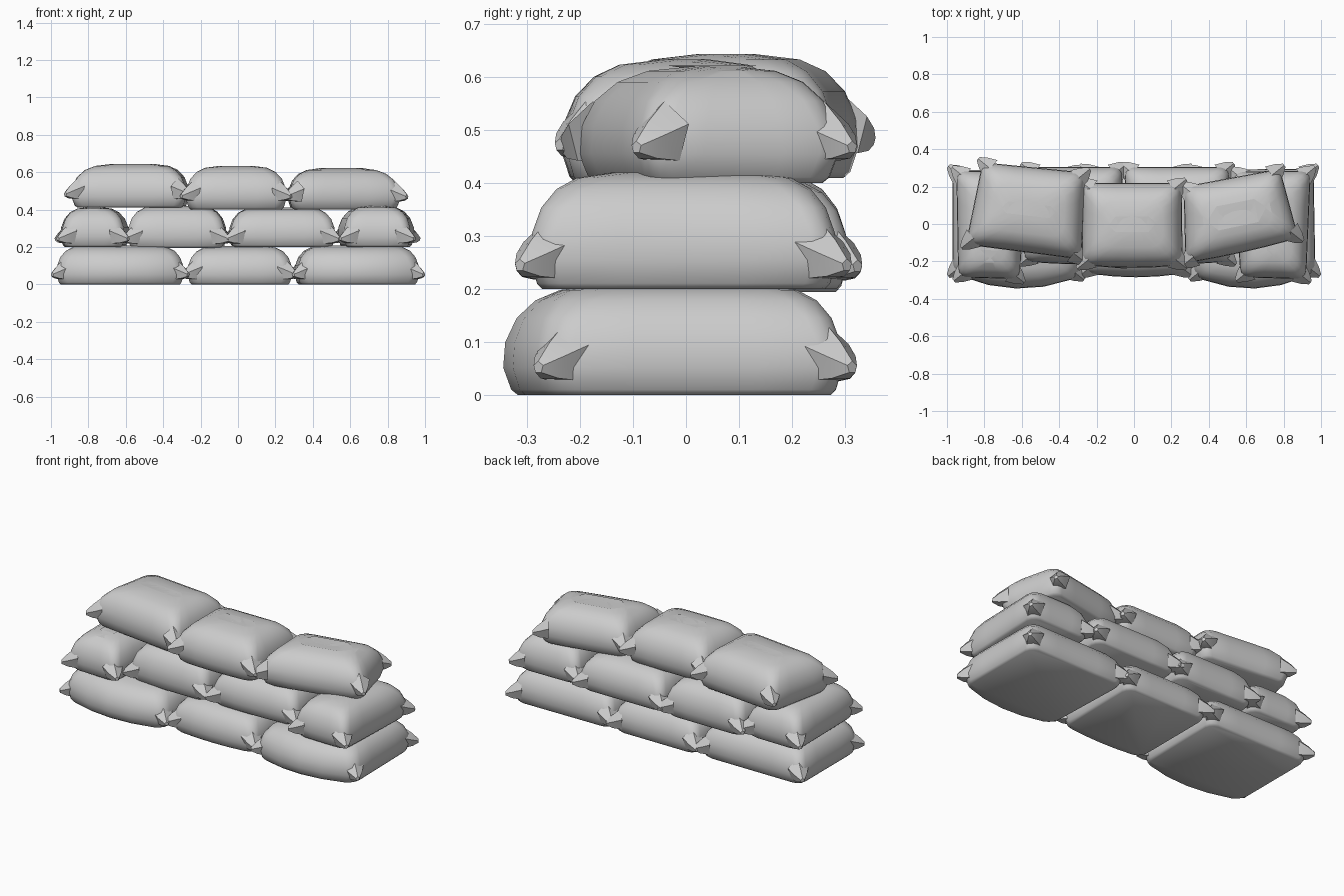
import bpy, bmesh
from math import cos, sin, pi, radians
from mathutils import Vector

if "Cube" in bpy.data.objects:
    bpy.data.objects.remove(bpy.data.objects["Cube"])

# bag side profile: (height fraction, inset from the widest outline)
PROFILE = [(0, .022), (.05, .012), (.25, 0), (.48, .003), (.7, .02), (.86, .048), (.955, .085), (1, .15)]


def outline(inset, w, d):
    """Rounded rectangle in -1..1 units, inset by a distance."""
    pts = []
    r = .045 + inset * .2
    hx, hy = w / 2 - inset, d / 2 - inset
    for q, (sx, sy) in enumerate([(1, 1), (-1, 1), (-1, -1), (1, -1)]):
        for k in range(4):
            a = q * pi / 2 + k * pi / 6
            pts.append(((sx * (hx - r) + r * cos(a)) * 2 / w,
                        (sy * (hy - r) + r * sin(a)) * 2 / d))
        # extra points along the straight edge to the next corner
        nx, ny = [(-1, 1), (-1, -1), (1, -1), (1, 1)][q]
        a = (q + 1) * pi / 2
        end = ((nx * (hx - r) + r * cos(a)) * 2 / w, (ny * (hy - r) + r * sin(a)) * 2 / d)
        p = pts[-1]
        for t in (.25, .5, .75):
            pts.append((p[0] + (end[0] - p[0]) * t, p[1] + (end[1] - p[1]) * t))
    return pts


def bag(name, corners, z0, z1, bulge=0, ear_z=.3, soft=1):
    """Stuffed sack over four footprint corners: front-left, front-right, back-right, back-left."""
    fl, fr, br, bl = [Vector(c) for c in corners]
    w = ((fr - fl).length + (br - bl).length) / 2
    d = ((bl - fl).length + (br - fr).length) / 2

    def place(u, v, z):
        a, b = (u + 1) / 2, (v + 1) / 2
        p = fl.lerp(fr, a).lerp(bl.lerp(br, a), b)
        return (p.x, p.y - bulge * (1 - u * u) * max(0, -v), z)

    bm = bmesh.new()
    rings = []
    for f, inset in PROFILE:
        z = z0 + (z1 - z0) * f
        rings.append([bm.verts.new(place(u, v, z)) for u, v in outline(inset * soft, w, d)])
    for lo, hi in zip(rings, rings[1:]):
        n = len(lo)
        for i in range(n):
            bm.faces.new((lo[i], lo[(i + 1) % n], hi[(i + 1) % n], hi[i]))
    bm.faces.new(rings[0][::-1])
    bm.faces.new(rings[-1])

    # pinched corner ears: five-sided, wide at the bag and drooping to a point
    mid = (fl + fr + br + bl) / 4
    ze = z0 + (z1 - z0) * ear_z
    for c in (fl, fr, br, bl):
        out = c - mid
        out = Vector((out.x / abs(out.x), out.y / abs(out.y) * .8, 0)).normalized()
        side = Vector((-out.y, out.x, 0))
        base = Vector((c.x, c.y, ze)) - out * .055
        loops = []
        for dist, rad, drop in ((0, .062, .015), (.05, .038, 0), (.085, .012, -.01)):
            loops.append([bm.verts.new(base + out * dist + side * rad * cos(2 * pi * k / 5 + pi / 2)
                                       + Vector((0, 0, drop + rad * sin(2 * pi * k / 5 + pi / 2))))
                          for k in range(5)])
        for lo, hi in zip(loops, loops[1:]):
            for k in range(5):
                bm.faces.new((lo[k], lo[(k + 1) % 5], hi[(k + 1) % 5], hi[k]))
        bm.faces.new(loops[0][::-1])
        bm.faces.new(loops[-1])
    bmesh.ops.recalc_face_normals(bm, faces=bm.faces)
    me = bpy.data.meshes.new(name)
    bm.to_mesh(me)
    bm.free()
    ob = bpy.data.objects.new(name, me)
    bpy.context.collection.objects.link(ob)
    bpy.context.view_layer.objects.active = ob
    ob.select_set(True)
    bpy.ops.object.shade_smooth_by_angle(angle=radians(50))
    ob.select_set(False)


# bottom row
bag("bottom_bag_left", [(-.97, -.26), (-.29, -.28), (-.29, .29), (-.97, .29)], 0, .208, .075)
bag("bottom_bag_middle", [(-.27, -.26), (.29, -.26), (.29, .295), (-.27, .295)], 0, .205, .025)
bag("bottom_bag_right", [(.32, -.28), (.97, -.26), (.96, .295), (.30, .29)], 0, .208, .075)
# middle row
bag("middle_bag_far_left", [(-.94, -.285), (-.61, -.295), (-.58, .28), (-.95, .285)], .2, .415, 0, .25)
bag("middle_bag_left", [(-.59, -.2), (-.07, -.21), (-.06, .305), (-.58, .305)], .195, .42, .01, .25)
bag("middle_bag_right", [(-.04, -.21), (.52, -.2), (.51, .305), (-.05, .305)], .2, .412, .01, .25)
bag("middle_bag_far_right", [(.57, -.285), (.92, -.295), (.945, .285), (.53, .28)], .2, .42, 0, .25)
# top row, turned a little
bag("top_bag_left", [(-.90, -.11), (-.28, -.19), (-.26, .275), (-.81, .33)], .41, .644, 0, .35, 1.2)
bag("top_bag_middle", [(-.28, -.22), (.26, -.22), (.255, .22), (-.275, .22)], .4, .634, .015, .35, 1.2)
bag("top_bag_right", [(.275, -.21), (.88, -.075), (.78, .295), (.265, .2)], .4, .622, .01, .35, 1.2)
